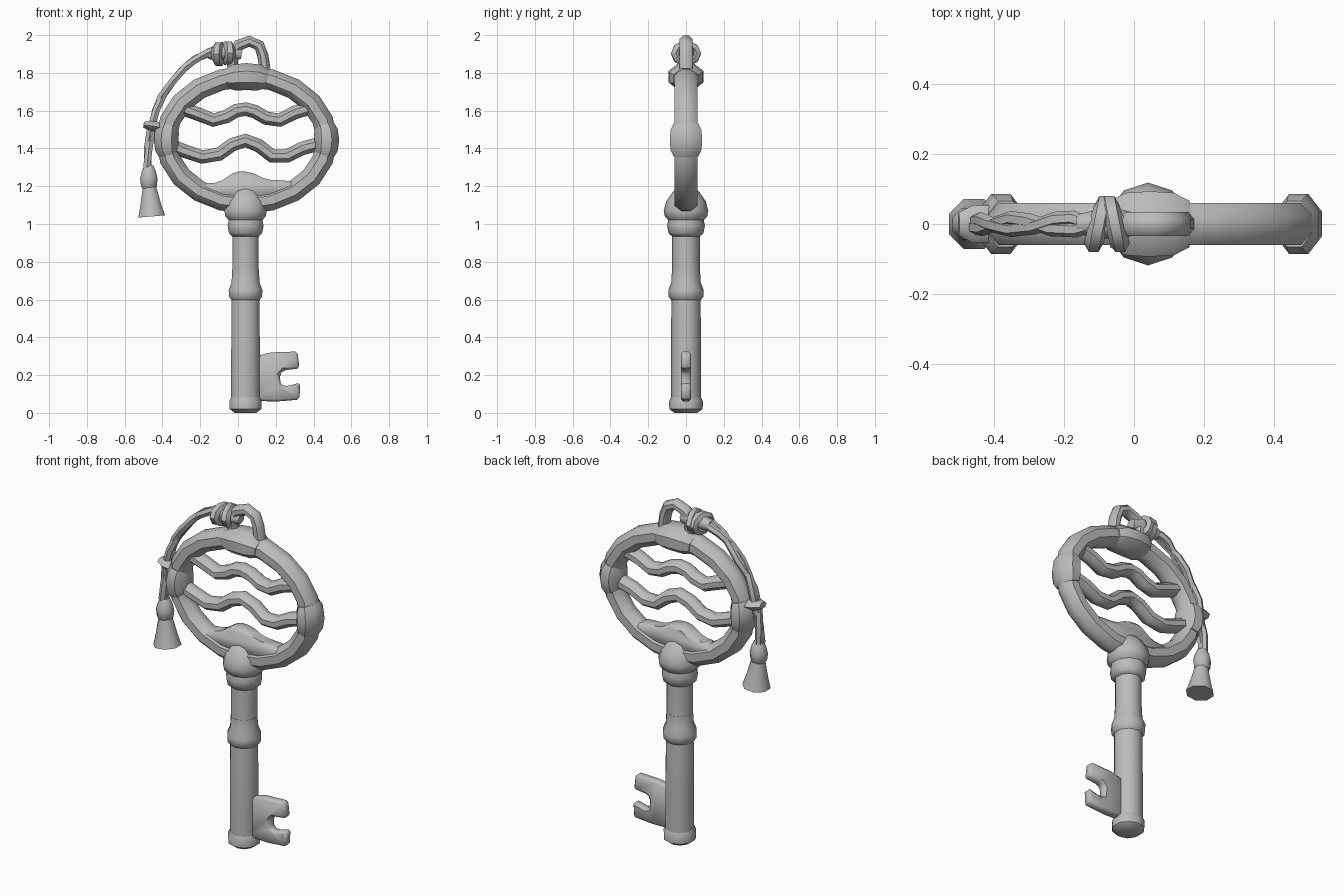
import bpy, bmesh, math
from mathutils import Vector

cube = bpy.data.objects.get("Cube")
if cube:
    bpy.data.objects.remove(cube, do_unlink=True)

GREY = (0.5, 0.5, 0.5, 1.0)
metal = bpy.data.materials.new("plain grey")
metal.use_nodes = True
metal.diffuse_color = GREY
shader = next(n for n in metal.node_tree.nodes if n.type == 'BSDF_PRINCIPLED')
shader.inputs["Base Color"].default_value = GREY
shader.inputs["Roughness"].default_value = 0.7

CX = 0.04                       # axis of the shaft
RING_C = Vector((0.045, 0, 1.445))
RING_A, RING_B = 0.425, 0.335   # half axes of the oval's centre line


def finish(name, bm, angle=45):
    bmesh.ops.recalc_face_normals(bm, faces=bm.faces[:])
    mesh = bpy.data.meshes.new(name)
    bm.to_mesh(mesh)
    bm.free()
    mesh.materials.append(metal)
    obj = bpy.data.objects.new(name, mesh)
    bpy.context.collection.objects.link(obj)
    bpy.ops.object.select_all(action='DESELECT')
    obj.select_set(True)
    bpy.context.view_layer.objects.active = obj
    bpy.ops.object.shade_smooth_by_angle(angle=math.radians(angle))
    return obj


def tube(name, points, radii, depth=1.0, sides=8, closed=False, side=(0, 1, 0)):
    """Sweep an oval section along a path; depth scales it along the side axis."""
    bm = bmesh.new()
    pts = [Vector(p) if len(p) == 3 else Vector((p[0], 0, p[1])) for p in points]
    n = len(pts)
    if not isinstance(radii, (list, tuple)):
        radii = [radii] * n
    loops = []
    for i, p in enumerate(pts):
        before = pts[(i - 1) % n] if closed else pts[max(i - 1, 0)]
        after = pts[(i + 1) % n] if closed else pts[min(i + 1, n - 1)]
        t = (after - before).normalized()
        u = t.cross(Vector(side)).normalized()
        v = u.cross(t)
        ring = []
        for k in range(sides):
            a = math.tau * (k + 0.5) / sides
            ring.append(bm.verts.new(
                p + radii[i] * (math.cos(a) * u + depth * math.sin(a) * v)))
        loops.append(ring)
    for i in range(n if closed else n - 1):
        a, b = loops[i], loops[(i + 1) % n]
        for k in range(sides):
            m = (k + 1) % sides
            bm.faces.new((a[k], a[m], b[m], b[k]))
    if not closed:
        bm.faces.new(loops[0])
        bm.faces.new(loops[-1])
    return finish(name, bm)


def turned(name, profile, x=CX, sides=10):
    """Upright turned part from (radius, height) pairs."""
    return tube(name, [(x, z) for r, z in profile], [r for r, z in profile], sides=sides)


def plate(name, outline, half, bevel=0.012):
    """Flat slab cut to an outline in the front plane."""
    bm = bmesh.new()
    face = bm.faces.new([bm.verts.new((x, -half, z)) for x, z in outline])
    out = bmesh.ops.extrude_face_region(bm, geom=[face])
    moved = [g for g in out["geom"] if isinstance(g, bmesh.types.BMVert)]
    bmesh.ops.translate(bm, verts=moved, vec=(0, 2 * half, 0))
    bmesh.ops.recalc_face_normals(bm, faces=bm.faces[:])
    bmesh.ops.bevel(bm, geom=bm.edges[:], offset=bevel, segments=1, affect='EDGES')
    return finish(name, bm)


def on_oval(degrees):
    a = math.radians(degrees)
    return RING_C + Vector((RING_A * math.cos(a), 0, RING_B * math.sin(a)))


# Shaft with its bands and the rounded foot
turned("shaft", [(0.08, 0.04), (0.08, 0.3), (0.077, 0.62), (0.073, 0.66), (0.073, 0.98)])
turned("foot", [(0.06, 0.0), (0.088, 0.02), (0.09, 0.06), (0.076, 0.09)])
turned("middle_band", [(0.076, 0.595), (0.092, 0.615), (0.094, 0.65), (0.078, 0.69),
                       (0.074, 0.76)])
turned("neck_collar", [(0.074, 0.935), (0.092, 0.95), (0.1, 0.99), (0.094, 1.02),
                       (0.112, 1.04), (0.118, 1.07), (0.105, 1.12), (0.07, 1.17),
                       (0.02, 1.21)])

# Key bit with one notch
plate("key_bit", [(0.06, 0.29), (0.17, 0.32), (0.315, 0.325), (0.325, 0.235),
                  (0.24, 0.225), (0.222, 0.205), (0.225, 0.15), (0.25, 0.14),
                  (0.33, 0.16), (0.325, 0.07), (0.2, 0.06), (0.06, 0.065)], 0.027)

# Oval bow, with collars at the sides and the top
tube("bow_ring", [on_oval(i * 18) for i in range(20)], 0.06, 1.08, closed=True)
for name, middle, spread, size in (("left_collar", 0, 14, 0.068),
                                   ("right_collar", 180, 14, 0.068),
                                   ("top_collar", 90, 15, 0.074)):
    tube(name, [on_oval(middle + spread * s) for s in (-1, -0.6, 0, 0.6, 1)],
         [0.055, size, size * 1.05, size, 0.055], 1.3)

# Solid lower bow with a wavy top edge
plate("lower_wave", [(-0.25, 1.2), (-0.17, 1.215), (-0.1, 1.22), (-0.01, 1.28),
                     (0.07, 1.275), (0.15, 1.235), (0.25, 1.23), (0.33, 1.22),
                     (0.27, 1.15), (0.17, 1.08), (0.04, 1.06), (-0.09, 1.08),
                     (-0.18, 1.14)], 0.05, 0.02)

# Wavy bars across the bow
tube("middle_wave", [(-0.37, 1.42), (-0.28, 1.385), (-0.19, 1.355), (-0.1, 1.37),
                     (-0.03, 1.42), (0.04, 1.442), (0.11, 1.415), (0.18, 1.36),
                     (0.26, 1.36), (0.34, 1.4), (0.45, 1.43)], 0.039, 1.2)
tube("upper_wave", [(-0.32, 1.62), (-0.22, 1.585), (-0.13, 1.55), (-0.06, 1.57),
                    (-0.01, 1.6), (0.04, 1.608), (0.09, 1.595), (0.15, 1.56),
                    (0.22, 1.55), (0.3, 1.59), (0.4, 1.62)], 0.039, 1.2)

# Hanging loop on top of the bow
tube("hanging_loop", [(-0.03, 1.83), (-0.03, 1.91), (0.0, 1.945), (0.06, 1.968),
                      (0.112, 1.945), (0.132, 1.89), (0.142, 1.82)], 0.032, 1.15)

# Knot tied around the loop
for i, (x, z, lean) in enumerate(((-0.1, 1.9, 0.015), (-0.055, 1.905, -0.015))):
    tube(f"knot_wrap_{i + 1}",
         [(x + lean * math.cos(a), 0.055 * math.cos(a), z + 0.04 * math.sin(a))
          for a in (math.tau * k / 10 for k in range(10))],
         0.028, sides=6, closed=True, side=(1, 0, 0))
tube("knot_core", [(-0.16, 1.9), (-0.1, 1.91), (-0.04, 1.91), (0.02, 1.9)],
     [0.03, 0.045, 0.045, 0.03])

# Two twisted cord strands hanging over the right side
path = [(-0.05, 1.91), (-0.11, 1.92), (-0.17, 1.9), (-0.23, 1.87), (-0.29, 1.82),
        (-0.35, 1.75), (-0.4, 1.68), (-0.435, 1.6), (-0.46, 1.5), (-0.475, 1.4),
        (-0.48, 1.31), (-0.475, 1.22)]
for s in (-1, 1):
    strand = []
    for i, (x, z) in enumerate(path):
        wide = 0.022 * (1 - 0.7 * i / len(path))
        strand.append((x + 0.5 * wide * s * math.sin(i * 1.3),
                       wide * s * math.cos(i * 1.3),
                       z + 0.5 * wide * s * math.sin(i * 1.3)))
    tube("front_cord" if s < 0 else "back_cord", strand, 0.022, sides=6)

# Tie where the cord passes the collar
tube("cord_tie", [(-0.5, 1.525), (-0.46, 1.52), (-0.4, 1.51), (-0.36, 1.51)],
     [0.018, 0.03, 0.03, 0.02], 1.8, sides=6)

# Tassel
turned("tassel_head", [(0.025, 1.31), (0.04, 1.28), (0.05, 1.24), (0.045, 1.2),
                       (0.03, 1.18)], -0.472, 8)
tube("tassel_skirt", [(-0.47, 1.21), (-0.468, 1.18), (-0.462, 1.1), (-0.457, 1.04)],
     [0.035, 0.042, 0.06, 0.077], sides=8)
